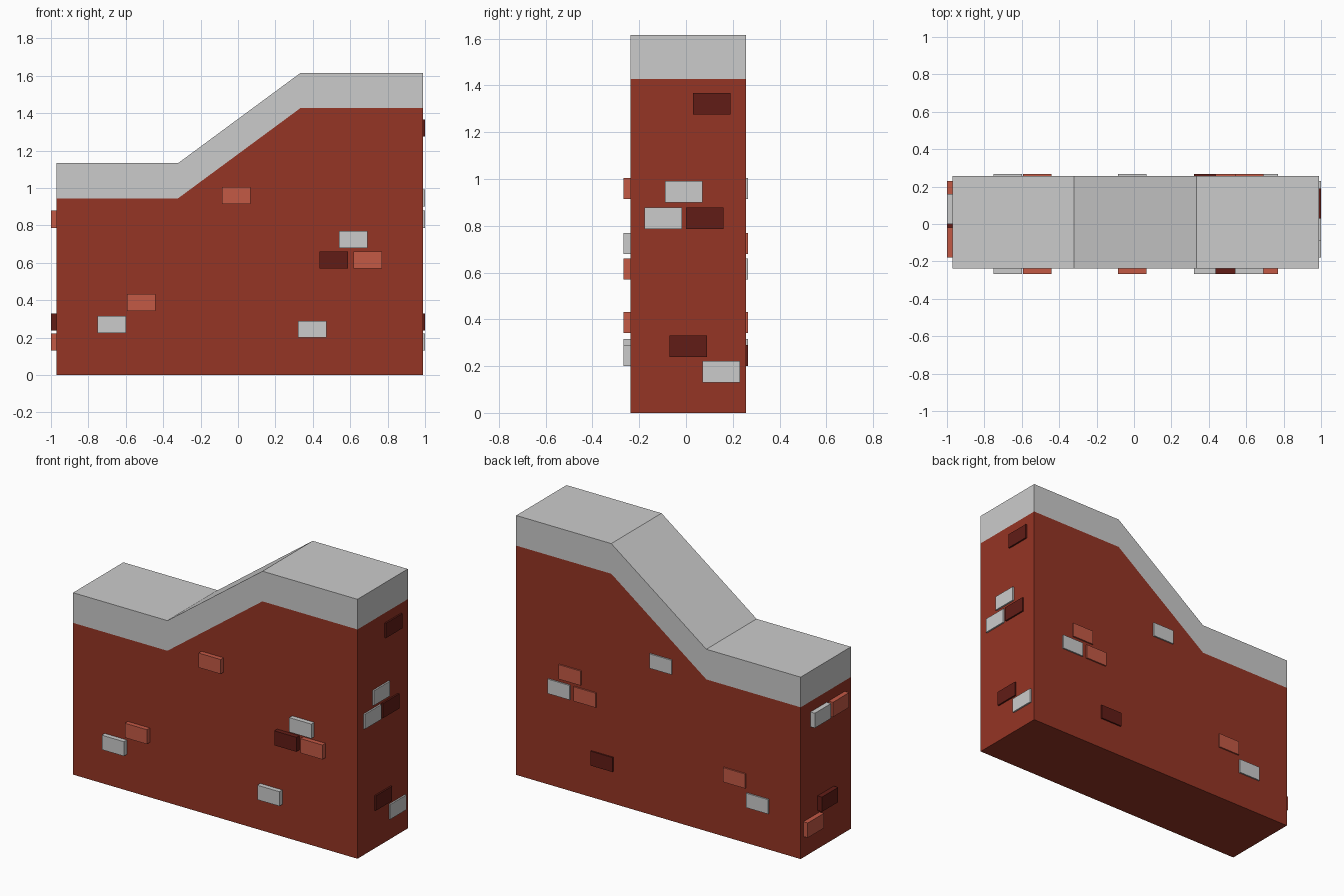
import bpy, bmesh

if "Cube" in bpy.data.objects:
    bpy.data.objects.remove(bpy.data.objects["Cube"])

X0, X1 = -0.97, 0.99      # wall ends
Y0, Y1 = -0.238, 0.257    # wall front and back
EMBED = 0.02              # depth each brick sinks into the wall


def material(name, rgb):
    m = bpy.data.materials.new(name)
    m.diffuse_color = (*rgb, 1)
    m.use_nodes = True
    m.node_tree.nodes["Principled BSDF"].inputs["Base Color"].default_value = m.diffuse_color
    return m


MATS = {
    "red": material("brick_red", (0.30, 0.035, 0.018)),
    "light": material("brick_light", (0.55, 0.10, 0.06)),
    "dark": material("brick_dark", (0.12, 0.012, 0.008)),
    "grey": None,
}


def extrude_profile(name, profile, y0, y1, colour):
    """Extrude an x-z outline along y into a closed solid."""
    bm = bmesh.new()
    face = bm.faces.new([bm.verts.new((x, y0, z)) for x, z in profile])
    ext = bmesh.ops.extrude_face_region(bm, geom=[face])["geom"]
    verts = [v for v in ext if isinstance(v, bmesh.types.BMVert)]
    bmesh.ops.translate(bm, verts=verts, vec=(0, y1 - y0, 0))
    bmesh.ops.recalc_face_normals(bm, faces=bm.faces)
    mesh = bpy.data.meshes.new(name)
    bm.to_mesh(mesh)
    bm.free()
    obj = bpy.data.objects.new(name, mesh)
    bpy.context.collection.objects.link(obj)
    if MATS[colour]:
        mesh.materials.append(MATS[colour])
    return obj


def box(name, x0, x1, y0, y1, z0, z1, colour):
    extrude_profile(name, [(x0, z0), (x1, z0), (x1, z1), (x0, z1)], y0, y1, colour)


# Brick wall and the coping that follows its stepped top
step = [(X0, 0.945), (-0.32, 0.945), (0.335, 1.428), (X1, 1.428)]
coping_top = [(x, z + 0.188) for x, z in step]
extrude_profile("wall", [(X1, 0), (X0, 0)] + step, Y0, Y1, "red")
extrude_profile("coping", step + coping_top[::-1], Y0, Y1, "grey")

# Bricks on the long faces: x, z, front colour, back colour
long_bricks = [
    (-0.085, 0.915, "light", "grey"),
    (0.54, 0.68, "grey", "light"),
    (0.437, 0.57, "dark", "light"),
    (0.617, 0.57, "light", "grey"),
    (-0.593, 0.342, "light", "light"),
    (-0.752, 0.225, "grey", "grey"),
    (0.32, 0.20, "grey", "dark"),
]
for i, (x, z, front, back) in enumerate(long_bricks):
    box(f"front_brick_{i}", x, x + 0.152, -0.267, Y0 + EMBED, z, z + 0.09, front)
    box(f"back_brick_{i}", x, x + 0.152, Y1 - EMBED, 0.266, z, z + 0.09, back)

# Bricks on the end faces: y, z, right colour, left colour (None = absent)
end_bricks = [
    (0.03, 1.275, "dark", None),
    (-0.09, 0.90, "grey", None),
    (-0.178, 0.787, "grey", "light"),
    (0.0, 0.787, "dark", "grey"),
    (-0.07, 0.238, "dark", "dark"),
    (0.07, 0.13, "grey", "light"),
]
for i, (y, z, right, left) in enumerate(end_bricks):
    box(f"right_brick_{i}", X1 - EMBED, 1.0, y, y + 0.16, z, z + 0.092, right)
    if left:
        box(f"left_brick_{i}", -1.0, X0 + EMBED, y, y + 0.16, z, z + 0.092, left)
